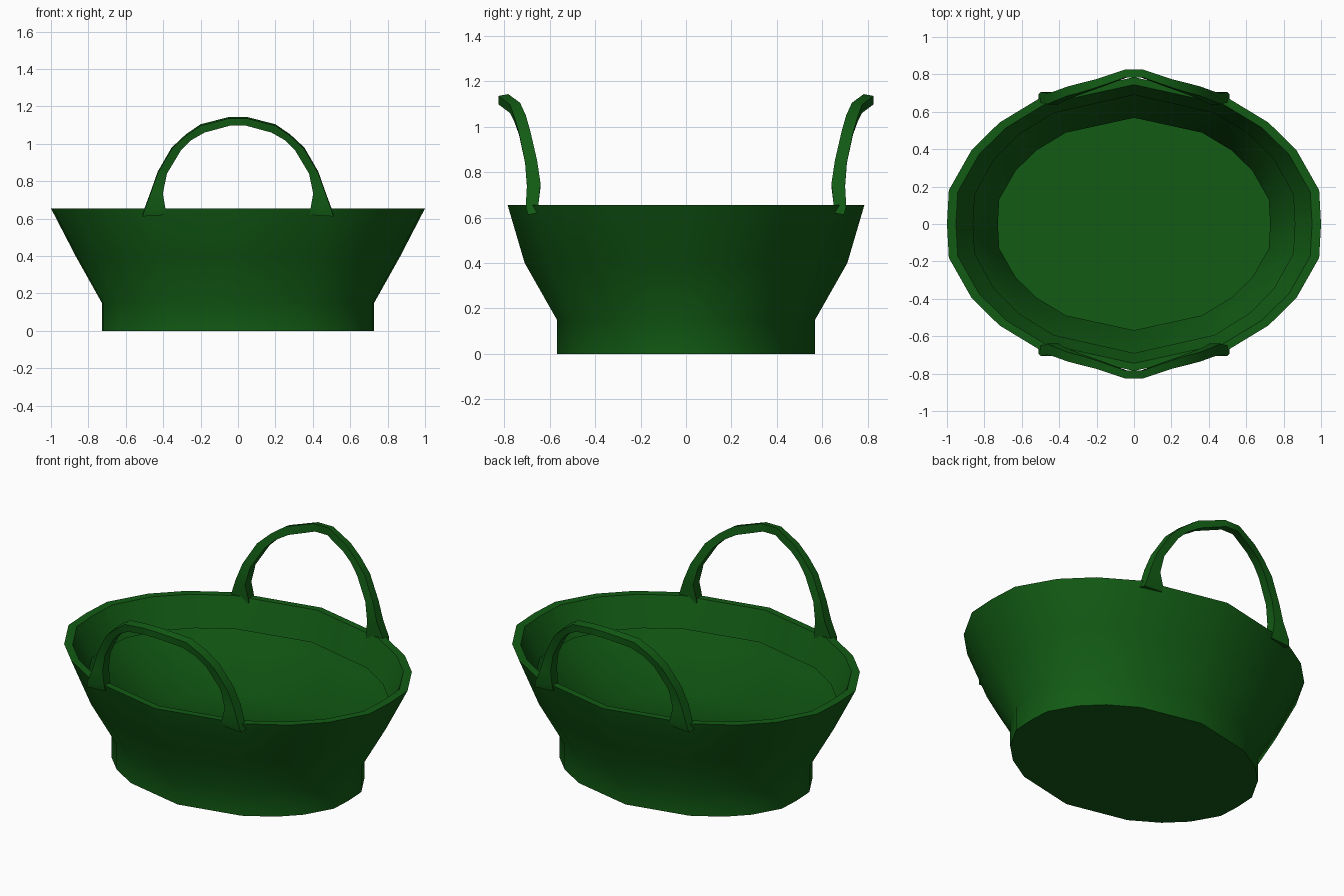
import bpy, bmesh

if "Cube" in bpy.data.objects:
    bpy.data.objects.remove(bpy.data.objects["Cube"])

mat = bpy.data.materials.new("green")
mat.diffuse_color = (0.006, 0.105, 0.007, 1)
mat.use_nodes = True
mat.node_tree.nodes["Principled BSDF"].inputs["Base Color"].default_value = mat.diffuse_color


def finish(name, bm, angle):
    me = bpy.data.meshes.new(name)
    bm.to_mesh(me)
    bm.free()
    ob = bpy.data.objects.new(name, me)
    bpy.context.collection.objects.link(ob)
    me.materials.append(mat)
    bpy.ops.object.select_all(action='DESELECT')
    ob.select_set(True)
    bpy.context.view_layer.objects.active = ob
    bpy.ops.object.shade_smooth_by_angle(angle=angle)
    return ob


# Oval outline: one quadrant in unit-ellipse coordinates, mirrored to all four
quad = [(1, 0), (0.99, 0.23), (0.87, 0.50), (0.72, 0.69), (0.50, 0.86), (0, 1)]
half = quad + [(-x, y) for x, y in quad[-2::-1]]
oval = half + [(x, -y) for x, y in half[-2:0:-1]]

# Basket: thin shell with floor, rim and a folded inner lip (rx, ry, z)
profile = [(0.728, 0.568, 0), (0.728, 0.568, 0.15), (0.868, 0.71, 0.40),
           (1.0, 0.785, 0.655), (0.952, 0.745, 0.655), (0.86, 0.69, 0.485)]
bm = bmesh.new()
rings = [[bm.verts.new((x * rx, y * ry, z)) for x, y in oval]
         for rx, ry, z in profile]
n = len(oval)
for a, b in zip(rings, rings[1:]):
    for i in range(n):
        j = (i + 1) % n
        bm.faces.new((a[i], a[j], b[j], b[i]))
bm.faces.new(rings[0][::-1])
finish("basket", bm, 0.7)

# Handle: half arch, each station is
# (outer x, outer z, inner x, inner z, y near, y far)
stations = [(0.51, 0.62, 0.385, 0.62, 0.65, 0.695),
            (0.50, 0.655, 0.388, 0.655, 0.65, 0.705),
            (0.465, 0.75, 0.402, 0.735, 0.64, 0.70),
            (0.43, 0.85, 0.38, 0.84, 0.655, 0.708),
            (0.355, 0.98, 0.305, 0.965, 0.685, 0.735),
            (0.28, 1.05, 0.25, 1.02, 0.705, 0.755),
            (0.20, 1.105, 0.18, 1.06, 0.73, 0.775),
            (0.05, 1.143, 0.04, 1.098, 0.782, 0.825),
            (0, 1.143, 0, 1.098, 0.782, 0.825)]
bm = bmesh.new()
secs = [[bm.verts.new(p) for p in ((xo, y0, zo), (xo, y1, zo - 0.008),
                                   (xi, y1, zi), (xi, y0, zi))]
        for xo, zo, xi, zi, y0, y1 in stations]
for a, b in zip(secs, secs[1:]):
    for i in range(4):
        j = (i + 1) % 4
        bm.faces.new((a[i], a[j], b[j], b[i]))
bm.faces.new(secs[0])
bmesh.ops.recalc_face_normals(bm, faces=bm.faces)
handle = finish("handles", bm, 0.7)

# Mirror into a full arch and onto the opposite side
m = handle.modifiers.new("mirror", 'MIRROR')
m.use_axis = (True, True, False)
